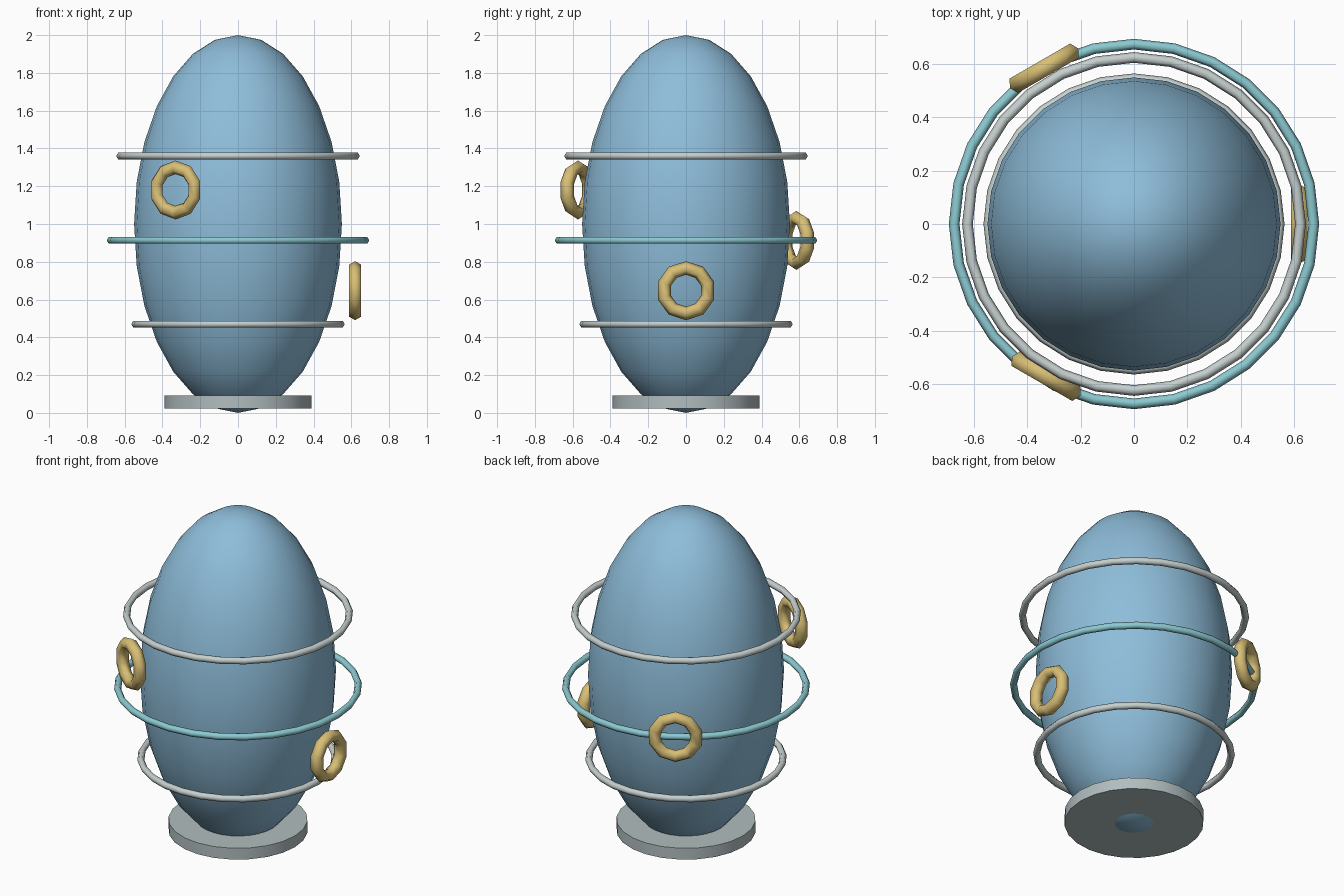
import bpy
from math import radians, cos, sin

cube = bpy.data.objects.get("Cube")
if cube:
    bpy.data.objects.remove(cube, do_unlink=True)


def material(name, rgb):
    mat = bpy.data.materials.new(name)
    mat.use_nodes = True
    mat.diffuse_color = (*rgb, 1)
    mat.node_tree.nodes["Principled BSDF"].inputs["Base Color"].default_value = (*rgb, 1)
    return mat


blue = material("soft_blue", (0.27, 0.51, 0.70))
teal = material("pale_teal", (0.26, 0.59, 0.64))
silver = material("silver", (0.56, 0.63, 0.62))
gold = material("gold", (0.69, 0.52, 0.18))
grey = material("base_grey", (0.44, 0.51, 0.52))


def finish(name, mat, angle=60):
    obj = bpy.context.object
    obj.name = name
    obj.data.materials.append(mat)
    bpy.ops.object.shade_smooth_by_angle(angle=radians(angle))
    return obj


def ring(name, mat, location, major, minor, sides, rotation=(0, 0, 0)):
    bpy.ops.mesh.primitive_torus_add(
        location=location, rotation=rotation, major_radius=major,
        minor_radius=minor, major_segments=sides, minor_segments=6)
    return finish(name, mat, 75)


# Egg-shaped body
bpy.ops.mesh.primitive_uv_sphere_add(segments=28, ring_count=14, radius=1, location=(0, 0, 1))
body = bpy.context.object
body.scale = (0.55, 0.55, 1)
bpy.ops.object.transform_apply(location=False, rotation=False, scale=True)
finish("body", blue)

# Base disc, with the tip of the body poking through
bpy.ops.mesh.primitive_cylinder_add(vertices=24, radius=0.39, depth=0.07, location=(0, 0, 0.057))
finish("base_disc", grey)

# Horizontal rings around the body
for name, mat, z, radius in (
        ("lower_ring", silver, 0.47, 0.545),
        ("middle_ring", teal, 0.913, 0.675),
        ("upper_ring", silver, 1.36, 0.625)):
    ring(name, mat, (0, 0, z), radius, 0.02, 28)

# Small upright rings facing outwards, a third of a turn apart
for name, degrees, distance, z in (
        ("left_small_ring", 0, 0.62, 0.647),
        ("back_small_ring", 120, 0.675, 0.913),
        ("front_small_ring", 240, 0.66, 1.18)):
    a = radians(degrees)
    ring(name, gold, (distance * cos(a), distance * sin(a), z),
         0.12, 0.036, 10, (0, radians(90), a))
